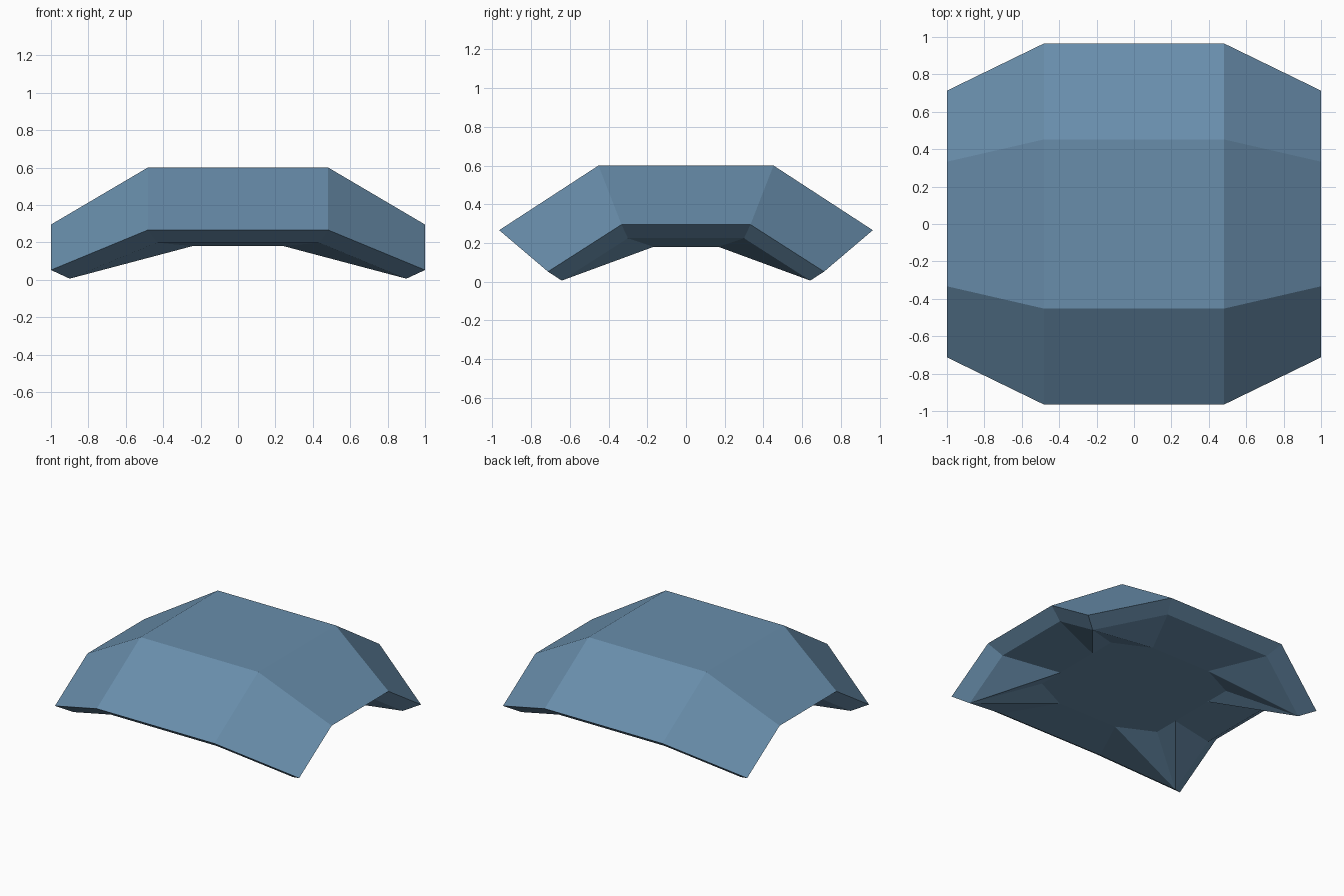
import bpy, bmesh

if "Cube" in bpy.data.objects:
    bpy.data.objects.remove(bpy.data.objects["Cube"])

# One flat colour
blue = bpy.data.materials.new("slate_blue")
blue.diffuse_color = (0.14, 0.27, 0.41, 1)
blue.use_nodes = True
blue.node_tree.nodes["Principled BSDF"].inputs["Base Color"].default_value = blue.diffuse_color

bm = bmesh.new()


def quadrant(sx, sy):
    """Points (x-side edge, corner, y-side edge) of the outer border in one quadrant."""
    pts = [(1.0, 0.333, 0.295), (1.0, 0.713, 0.052), (0.482, 0.965, 0.266)]
    if sx * sy < 0:
        pts.reverse()
    return [(x * sx, y * sy, z) for x, y, z in pts]


# Border loop of 12 points, counter-clockwise from the right side
border = [p for s in ((1, 1), (-1, 1), (-1, -1), (1, -1)) for p in quadrant(*s)]
outer = [bm.verts.new(p) for p in border]
lip = [bm.verts.new((x * 0.9, y * 0.9, z * 0.9 - 0.041)) for x, y, z in border]
floor = [bm.verts.new((x * 0.504, y * 0.504, 0.18)) for x, y, z in border]
crown = [bm.verts.new((x * 0.482, y * 0.452, 0.6))
         for x, y in ((1, 1), (-1, 1), (-1, -1), (1, -1))]

# Top shell: flat crown, four corner panels, four side panels
bm.faces.new(crown)
for q in range(4):
    a, b, c, d = (outer[(q * 3 + k) % 12] for k in range(4))
    bm.faces.new((a, b, c, crown[q]))
    bm.faces.new((c, d, crown[(q + 1) % 4], crown[q]))

# Narrow lip and hollow underside, creased from each foot towards the floor
for i in range(12):
    j = (i + 1) % 12
    bm.faces.new((outer[j], outer[i], lip[i], lip[j]))
    if i % 3 == 0:
        bm.faces.new((lip[j], lip[i], floor[i]))
        bm.faces.new((lip[j], floor[i], floor[j]))
    elif i % 3 == 1:
        bm.faces.new((lip[j], lip[i], floor[j]))
        bm.faces.new((lip[i], floor[i], floor[j]))
    else:
        bm.faces.new((lip[j], lip[i], floor[i], floor[j]))

# Flat floor of the hollow
bm.faces.new(floor[::-1])

bmesh.ops.recalc_face_normals(bm, faces=bm.faces)
mesh = bpy.data.meshes.new("faceted_shell")
bm.to_mesh(mesh)
bm.free()
mesh.materials.append(blue)
bpy.context.collection.objects.link(bpy.data.objects.new("faceted_shell", mesh))
